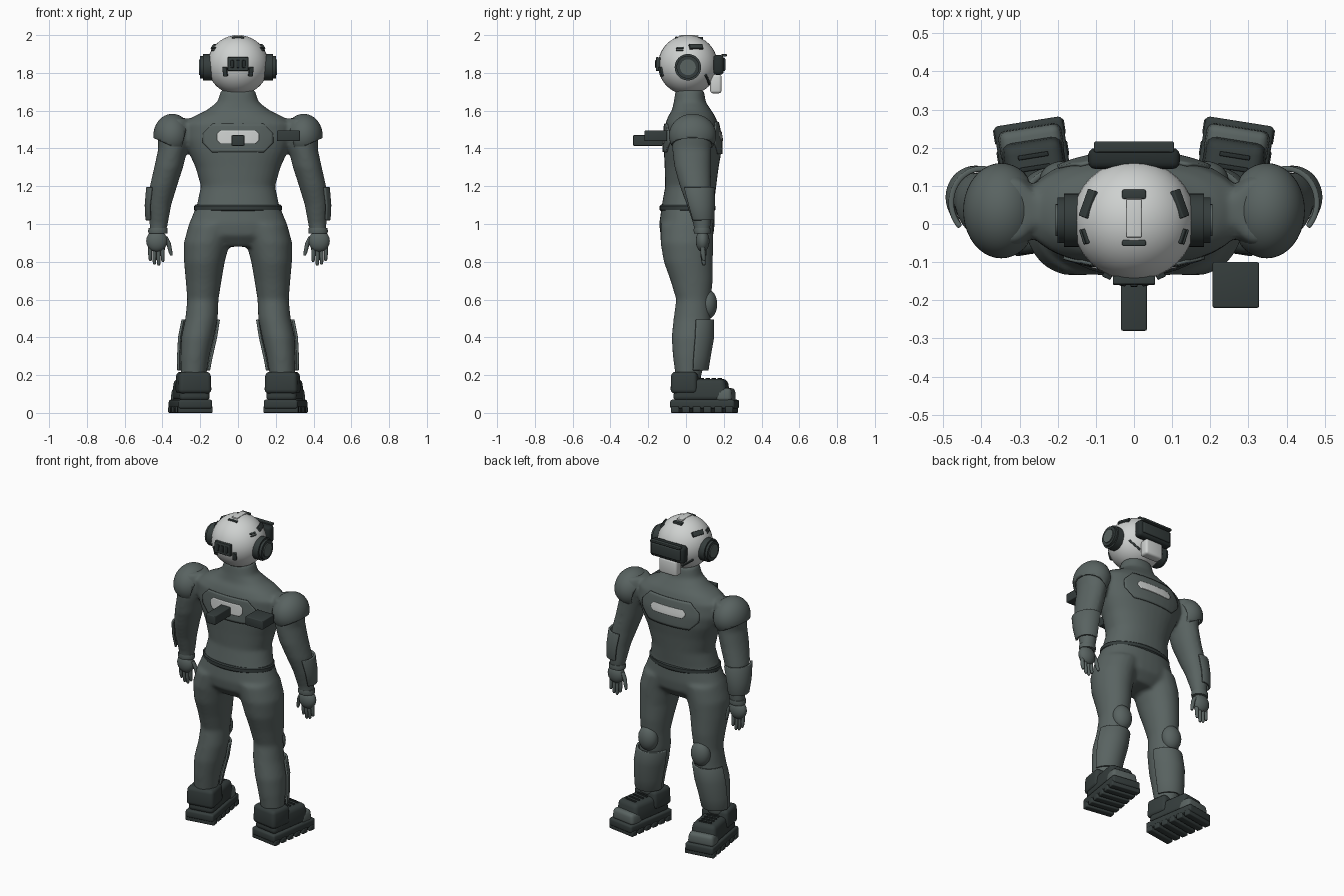
import bpy, bmesh
from math import sin, cos, pi, radians, copysign
from mathutils import Matrix, Vector

cube = bpy.data.objects.get("Cube")
if cube:
    bpy.data.objects.remove(cube, do_unlink=True)


def material(name, rgb):
    m = bpy.data.materials.new(name)
    m.use_nodes = True
    m.diffuse_color = (*rgb, 1)
    m.node_tree.nodes["Principled BSDF"].inputs["Base Color"].default_value = (*rgb, 1)
    return m


SUIT = material("suit_grey", (0.10, 0.125, 0.12))
DARK = material("dark_rubber", (0.035, 0.046, 0.045))
SHELL = material("helmet_white", (0.62, 0.64, 0.63))
VISOR = material("visor_black", (0.02, 0.027, 0.027))
I = Matrix.Identity(4)
HEAD = Vector((0, 0.01, 1.842))
HEAD_R = 0.158


def finish(bm, name, mat, mirror=False):
    bmesh.ops.recalc_face_normals(bm, faces=bm.faces)
    me = bpy.data.meshes.new(name)
    bm.to_mesh(me)
    bm.free()
    me.materials.append(mat)
    ob = bpy.data.objects.new(name, me)
    bpy.context.collection.objects.link(ob)
    if mirror:
        ob.modifiers.new("mirror", 'MIRROR').use_axis[0] = True
    return ob


def add_loft(bm, rings, a0=0, a1=360, n=32, side=1, power=2.0, grow=0.0):
    """Skin elliptical rings (x, y, z, rx, ry); a partial arc gives an open shell."""
    full = a1 - a0 >= 360
    count = n if full else n + 1
    rows = []
    for x, y, z, rx, ry in rings:
        row = []
        for i in range(count):
            a = radians(a0 + (a1 - a0) * i / n)
            c, s = cos(a), sin(a)
            row.append(bm.verts.new((
                side * (x + (rx + grow) * copysign(abs(c) ** (2 / power), c)),
                y + (ry + grow) * copysign(abs(s) ** (2 / power), s), z)))
        rows.append(row)
    for r, q in zip(rows, rows[1:]):
        for i in range(n):
            j = (i + 1) % count
            bm.faces.new((r[i], r[j], q[j], q[i]))
    if full:
        bm.faces.new(rows[0])
        bm.faces.new(rows[-1])


def box(name, loc, size, mat, bevel=0.006, frame=I, mirror=False, top=1.0):
    bm = bmesh.new()
    bmesh.ops.create_cube(bm, size=1, matrix=Matrix.Diagonal((*size, 1)))
    for v in bm.verts:
        if v.co.z > 0:
            v.co.x *= top
            v.co.y *= top
    if bevel:
        bmesh.ops.bevel(bm, geom=bm.edges[:], offset=bevel, segments=3, profile=0.5, affect='EDGES')
    bm.transform(frame @ Matrix.Translation(loc))
    return finish(bm, name, mat, mirror)


def ball(name, loc, radii, mat, mirror=False, rot=I):
    bm = bmesh.new()
    bmesh.ops.create_uvsphere(bm, u_segments=32, v_segments=20, radius=1,
                              matrix=Matrix.Translation(loc) @ rot @ Matrix.Diagonal((*radii, 1)))
    return finish(bm, name, mat, mirror)


def disc(name, x0, x1, r, mat):
    bm = bmesh.new()
    frame = Matrix.Translation(((x0 + x1) / 2, HEAD.y, 1.83)) @ Matrix.Rotation(pi / 2, 4, 'Y')
    bmesh.ops.create_cone(bm, cap_ends=True, segments=32, radius1=r, radius2=r,
                          depth=x1 - x0, matrix=frame)
    return finish(bm, name, mat, True)


def on_head(name, direction, size, mat, roll=0, mirror=True):
    """Box sitting on the helmet surface, its depth along the surface normal."""
    d = Vector(direction).normalized()
    frame = (Matrix.Translation(HEAD + d * HEAD_R) @ d.to_track_quat('Z', 'Y').to_matrix().to_4x4()
             @ Matrix.Rotation(radians(roll), 4, 'Z'))
    return box(name, (0, 0, 0), size, mat, 0.003, frame, mirror)


# Body: torso, legs and arms fused into one smooth skin
TORSO = [(0, .02, 1.71, .09, .075), (0, .02, 1.645, .11, .085), (0, .03, 1.60, .17, .105),
         (0, .03, 1.57, .235, .125), (0, .03, 1.53, .29, .14), (0, .035, 1.45, .29, .15),
         (0, .035, 1.38, .262, .152), (0, .03, 1.3, .225, .143), (0, .025, 1.2, .197, .135),
         (0, .01, 1.1, .218, .138), (0, .005, 1.0, .26, .147), (0, .005, .94, .26, .14),
         (0, .005, .88, .15, .09)]
LEG = [(.13, .005, 1.0, .13, .14), (.165, .005, .9, .122, .14), (.178, .012, .8, .108, .13),
       (.182, .03, .7, .095, .112), (.186, .04, .6, .083, .092), (.193, .033, .5, .086, .099),
       (.214, .025, .4, .087, .102), (.228, .018, .3, .077, .088), (.237, .012, .18, .066, .066)]
ARM = [(.32, .035, 1.56, .06, .08), (.34, .035, 1.5, .09, .112), (.345, .03, 1.4, .077, .104),
       (.367, .035, 1.3, .077, .097), (.395, .05, 1.2, .072, .083), (.415, .07, 1.1, .062, .066),
       (.42, .085, 1.0, .049, .047), (.425, .085, .95, .042, .04)]
bm = bmesh.new()
add_loft(bm, TORSO, power=2.2)
for s in (1, -1):
    add_loft(bm, LEG, side=s)
    add_loft(bm, ARM, side=s)
body = finish(bm, "body_suit", SUIT)
rm = body.modifiers.new("fuse", 'REMESH')
rm.mode, rm.voxel_size, rm.use_smooth_shade = 'VOXEL', 0.011, True
sm = body.modifiers.new("soften", 'SMOOTH')
sm.factor, sm.iterations = 0.5, 9

# Belt
bm = bmesh.new()
add_loft(bm, [(0, .008, z, .232 + g, .147 + g) for z, g in
              ((1.068, -.006), (1.075, 0), (1.095, 0), (1.102, -.006))], n=48)
finish(bm, "belt", DARK)


# Armour shells wrapped around limbs
def shell(name, rings, a0, a1, grow):
    bm = bmesh.new()
    add_loft(bm, rings, a0, a1, 24, grow=grow)
    ob = finish(bm, name, SUIT, True)
    so = ob.modifiers.new("thickness", 'SOLIDIFY')
    so.thickness, so.offset = 0.014, 0
    be = ob.modifiers.new("edge", 'BEVEL')
    be.width, be.segments = 0.004, 2


shell("forearm_guards", [(.398, .055, 1.195, .071, .08), (.415, .07, 1.1, .062, .066),
                         (.421, .082, 1.02, .052, .051)], -45, 110, 0.01)
shell("shin_guards", [(.197, .033, .495, .085, .097), (.214, .028, .4, .087, .102),
                      (.228, .022, .3, .078, .09), (.235, .02, .225, .07, .08)], 10, 170, 0.012)
ball("knee_pads", (.186, .115, .575), (.062, .05, .078), SUIT, True)

# Shoulder caps, cut along a slope
bm = bmesh.new()
bmesh.ops.create_uvsphere(bm, u_segments=40, v_segments=24, radius=1,
                          matrix=Matrix.Translation((.348, .035, 1.468)) @ Matrix.Diagonal((.1, .125, .115, 1)))
for co, no in (((.38, 0, 1.425), (.45, 0, -1)), ((.275, 0, 1.5), (-1, 0, -.25))):
    bmesh.ops.bisect_plane(bm, geom=bm.verts[:] + bm.edges[:] + bm.faces[:],
                           plane_co=co, plane_no=no, clear_outer=True)
cap = finish(bm, "shoulder_caps", SUIT, True)
cap.modifiers.new("thickness", 'SOLIDIFY').thickness = 0.014


# Chest and back plates, laid onto the body skin
def plate(name, z0, z1, half, cut, front, mat, offset):
    bm = bmesh.new()
    rows, cols = 12, 32
    grid = []
    for i in range(rows + 1):
        z = z0 + (z1 - z0) * i / rows
        w = half - max(0, cut - min(z - z0, z1 - z))
        grid.append([bm.verts.new((w * (2 * j / cols - 1), 0.5 * front, z)) for j in range(cols + 1)])
    for r, q in zip(grid, grid[1:]):
        for j in range(cols):
            bm.faces.new((r[j], r[j + 1], q[j + 1], q[j]))
    ob = finish(bm, name, mat)
    if ob.data.polygons[0].normal.y * front < 0:
        ob.data.flip_normals()
    sw = ob.modifiers.new("wrap", 'SHRINKWRAP')
    sw.target, sw.wrap_method, sw.wrap_mode = body, 'PROJECT', 'OUTSIDE_SURFACE'
    sw.use_project_y = True
    sw.use_positive_direction, sw.use_negative_direction = front < 0, front > 0
    sw.offset = offset
    so = ob.modifiers.new("thickness", 'SOLIDIFY')
    so.thickness, so.offset = 0.009, 0


plate("back_plate", 1.38, 1.53, .185, .05, -1, SUIT, .003)
plate("back_light_strip", 1.425, 1.495, .11, .018, -1, SHELL, .007)
plate("chest_plate", 1.37, 1.54, .2, .06, 1, SUIT, .003)
plate("chest_light_strip", 1.44, 1.49, .12, .018, 1, SHELL, .007)

# Equipment boxes behind the torso
box("center_back_module", (0, -.2, 1.442), (.068, .16, .056), DARK, .005)
box("side_back_module", (.267, -.16, 1.467), (.122, .12, .056), DARK, .005)

# Hands
ball("palms", (.43, .088, .91), (.056, .036, .058), SUIT, True)
bm = bmesh.new()
add_loft(bm, [(.424, .086, .95, .05, .043), (.424, .086, .965, .052, .046), (.424, .086, .98, .049, .044)])
finish(bm, "wrist_cuffs", SUIT, True)
for i, length in enumerate((.085, .105, .1, .08)):
    x = .398 + .022 * i
    bm = bmesh.new()
    add_loft(bm, [(x, .088, .89, .011, .013), (x + .001, .09, .885 - length * .55, .0105, .0125),
                  (x, .094, .893 - length, .009, .01), (x, .095, .885 - length, .005, .006)], n=12)
    finish(bm, "finger_" + str(i + 1), SUIT, True)
bm = bmesh.new()
add_loft(bm, [(.388, .09, .935, .014, .015), (.368, .094, .9, .012, .013),
              (.357, .098, .85, .01, .011), (.353, .1, .832, .006, .007)], n=12)
finish(bm, "thumbs", SUIT, True)

# Boots, toes turned out
BOOT = Matrix.Translation((.236, 0, 0)) @ Matrix.Rotation(radians(-9), 4, 'Z')
box("boot_soles", (0, .1, .046), (.182, .345, .048), DARK, .012, BOOT, True)
for i in range(6):
    box("sole_tread_" + str(i + 1), (0, -.045 + i * .058, .017), (.188, .042, .034), DARK, .006, BOOT, True)
box("boot_uppers", (0, .085, .122), (.168, .295, .115), DARK, .025, BOOT, True, .88)
box("boot_ankles", (0, .0, .16), (.178, .145, .115), DARK, .022, BOOT, True, .95)
box("toe_caps", (0, .213, .096), (.172, .09, .07), SUIT, .02, BOOT, True, .9)
for i in range(4):
    box("lace_" + str(i + 1), (0, .085 + i * .032, .18), (.08, .012, .012), VISOR, .003, BOOT, True)

# Helmet and ear pads
ball("helmet", HEAD, (HEAD_R + .004, HEAD_R, HEAD_R), SHELL)
disc("ear_pad_bases", .13, .184, .07, DARK)
disc("ear_pad_rims", .184, .2, .06, DARK)
disc("ear_pad_centers", .2, .206, .042, SUIT)

# Visor and face guard
box("visor", (0, .172, 1.842), (.24, .055, .105), VISOR, .018)
box("visor_plate", (0, .201, 1.845), (.2, .014, .07), DARK, .006)
box("visor_brow", (0, .202, 1.893), (.21, .028, .014), DARK, .004)
box("face_guard", (0, .158, 1.742), (.125, .06, .1), SHELL, .014)

# Helmet fittings
on_head("rear_vent", (0, -1, .03), (.11, .072, .022), DARK, 0, False)
for i in (-1, 0, 1):
    on_head("vent_slot_" + str(i + 2), (i * .18, -1, .03), (.018, .04, .034), VISOR, 0, False)
on_head("rear_tabs", (.48, -1, -.25), (.024, .05, .02), DARK)
on_head("crown_blocks", (.125, .045, .1), (.03, .075, .018), DARK, 90)
on_head("crown_tabs", (.135, -.045, .095), (.04, .012, .014), DARK)
on_head("crown_lower_tabs", (.138, -.045, .08), (.04, .008, .014), DARK)
on_head("cheek_straps", (.1, .115, -.085), (.085, .012, .012), DARK, -42)
box("crown_strip", (0, .015, 1.995), (.04, .1, .012), SHELL, .003)
box("crown_front_clip", (0, .078, 1.983), (.062, .024, .016), DARK, .004)
box("crown_rear_clip", (0, -.05, 1.985), (.062, .016, .014), DARK, .004)

# Smooth shading with sharp edges kept
bpy.ops.object.select_all(action='DESELECT')
for ob in bpy.context.scene.objects:
    if ob.type == 'MESH' and ob is not body:
        ob.select_set(True)
        bpy.context.view_layer.objects.active = ob
bpy.ops.object.shade_smooth_by_angle(angle=radians(35))
